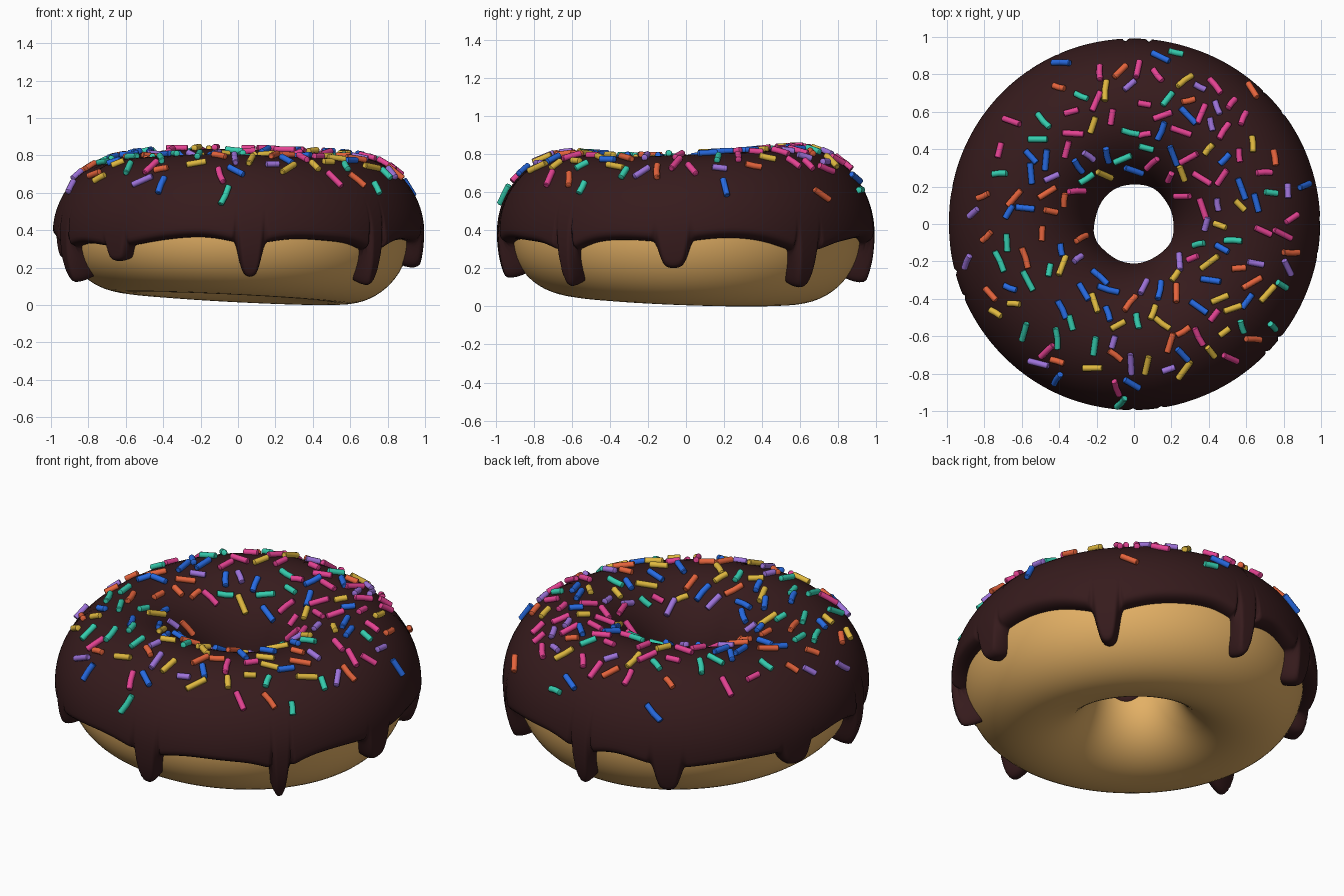
import bpy, bmesh, random
from math import sin, cos, asin, acos, atan2, hypot, pi, radians, sqrt, exp, tau
from mathutils import Vector

if "Cube" in bpy.data.objects:
    bpy.data.objects.remove(bpy.data.objects["Cube"])

RING, WIDE, HIGH = 0.57, 0.35, 0.385
COLUMNS, ROWS = 720, 46
# drips: direction in degrees, lowest height, half width in degrees
DRIPS = [(-86, .17, 4.3), (-41, .13, 3), (-4, .21, 5.3), (41, .12, 4.4), (89, .145, 3.6),
         (119, .18, 5), (163, .25, 6), (-161, .15, 4), (-132, .245, 4.4)]


def material(name, rgb):
    mat = bpy.data.materials.new(name)
    mat.use_nodes = True
    mat.diffuse_color = (*rgb, 1)
    shader = mat.node_tree.nodes["Principled BSDF"]
    shader.inputs["Base Color"].default_value = (*rgb, 1)
    shader.inputs["Roughness"].default_value = 0.6
    return mat


def make_object(name, bm, mat, angle=50):
    bmesh.ops.recalc_face_normals(bm, faces=bm.faces)
    mesh = bpy.data.meshes.new(name)
    bm.to_mesh(mesh)
    bm.free()
    mesh.materials.append(mat)
    obj = bpy.data.objects.new(name, mesh)
    bpy.context.collection.objects.link(obj)
    bpy.ops.object.select_all(action='DESELECT')
    obj.select_set(True)
    bpy.context.view_layer.objects.active = obj
    bpy.ops.object.shade_smooth_by_angle(angle=radians(angle))


def skin(bm, loops, close_last):
    """Join rings of points with quads; optionally join last ring to first."""
    rings = [[bm.verts.new(p) for p in loop] for loop in loops]
    pairs = list(zip(rings, rings[1:]))
    if close_last:
        pairs.append((rings[-1], rings[0]))
    for a, b in pairs:
        n = len(a)
        for i in range(n):
            j = (i + 1) % n
            bm.faces.new((a[i], a[j], b[j], b[i]))
    return rings


def lift(az):
    return 0.035 * (1 - cos(az - radians(35)))


def surface(az, phi, t=0.0, sag=0.0):
    """Point on the ring body: phi 0 faces out, pi/2 faces up; t is offset."""
    s = sin(phi)
    r = RING + (WIDE + t) * cos(phi) + sag
    z = HIGH + (HIGH + t) * s
    if s < 0:
        z -= s * lift(az)
        r += 0.45 * s * s * lift(az) * max(0, cos(phi))
    else:
        z += s * (0.017 * sin(az) - 0.013 * cos(2 * az) - 0.008)
    return Vector((r * cos(az), r * sin(az), z))


def thickness(az, phi):
    return 0.043 + 0.03 * cos(phi) + 0.006 * sin(3 * az + 1) * sin(phi + 0.5)


def outer_edge(az):
    """Lower limit of the icing on the outside, as a profile angle."""
    base = 0.355 + 0.02 * cos(4 * az)
    z = base
    for deg, low, half in DRIPS:
        d = abs((az - radians(deg) + pi) % tau - pi) / radians(half)
        z -= (base - low) * (0.78 * exp(-d ** 6 - 0.2 * d * d)
                             + 0.22 * exp(-(d / 2.6) ** 2))
    return asin(max(-0.95, (z - HIGH) / (HIGH - lift(az))))


def inner_edge(az):
    return pi - 0.05 + 0.1 * sin(3 * az + 0.5) + 0.06 * sin(5 * az)


def icing_point(az, u):
    lo, hi = outer_edge(az), inner_edge(az)
    phi = lo + (hi - lo) * (0.5 - 0.5 * cos(pi * u))
    slope = (outer_edge(az + 0.005) - outer_edge(az - 0.005)) / 0.01 * 0.42
    gap = (phi - lo) * HIGH / sqrt(1 + slope * slope)
    gap = min(gap, (hi - phi) * HIGH)
    cover = sqrt(max(0, 1 - (1 - min(1, gap / 0.045)) ** 2))
    s = min(0, sin(phi)) if phi < pi / 2 else 0
    return surface(az, phi, -0.012 + (thickness(az, phi) + 0.012) * cover,
                   0.1 * s * s * cover)


# dough ring
bm = bmesh.new()
skin(bm, [[surface(tau * i / 128, tau * j / 64) for j in range(64)]
          for i in range(128)], True)
make_object("dough_ring", bm, material("golden dough", (0.77, 0.435, 0.13)))

# chocolate icing with drips
bm = bmesh.new()
skin(bm, [[icing_point(tau * i / COLUMNS, j / ROWS) for i in range(COLUMNS)]
          for j in range(ROWS + 1)], True)
make_object("chocolate_icing", bm, material("dark chocolate", (0.037, 0.011, 0.012)), 80)

# sprinkles: colour, and the main ones placed in hundredths of a unit
SPRINKLES = {
    "pink": ((0.78, 0.055, 0.29),
             [(-18, 80), (2, 82), (-36, 40), (-71, 39), (36, 59), (58, 56),
              (47, 25), (51, -71), (43, -49), (-9, -86), (-46, -67), (83, 3)]),
    "orange": ((0.78, 0.125, 0.045),
               [(-80, 15), (62, 70), (74, 35), (29, 66), (-64, 14),
                (-49, -5), (-76, -37), (-10, -70), (63, -61), (-2, -42)]),
    "yellow": ((0.74, 0.48, 0.05),
               [(-15, 71), (-22, 53), (27, 76), (40, 40), (-15, 25),
                (-38, -22), (-73, -47), (10, -47), (-22, -76), (46, -40)]),
    "teal": ((0.035, 0.6, 0.42),
             [(-28, 68), (-48, 55), (22, 90), (-2, 49), (-68, -10),
              (-58, -57), (-21, -65), (-7, -93), (73, -54), (53, -9)]),
    "blue": ((0.02, 0.145, 0.76),
             [(-38, 84), (14, 88), (29, 58), (89, 20), (-55, 36),
              (-66, -34), (-14, -48), (47, -13), (-40, -81), (41, -30)]),
    "purple": ((0.34, 0.17, 0.7),
               [(-85, 6), (-88, -20), (-44, 25), (-24, 36), (38, 0),
                (81, -23), (-11, -63), (-29, -18), (65, -21), (-50, -73)]),
}
# loose sprinkles: how many, the direction they gather in, and their spread
SCATTER = {"pink": (26, 50, 45), "orange": (15, 120, 110), "yellow": (16, -50, 60),
           "teal": (16, 0, 100), "blue": (22, 10, 80), "purple": (10, -10, 60)}
rng = random.Random(11)
taken = [Vector(spot) / 100 for _, main in SPRINKLES.values() for spot in main]


def free_spot(toward, spread):
    """Random place seen from above, kept clear of earlier sprinkles."""
    while True:
        az, r = radians(rng.gauss(toward, spread)), sqrt(rng.uniform(0.07, 0.72))
        spot = Vector((r * cos(az), r * sin(az)))
        if all((spot - other).length > 0.075 for other in taken):
            taken.append(spot)
            return spot


def icing_top(az, phi):
    return surface(az, phi, thickness(az, phi))


def add_sprinkle(bm, spot):
    az = atan2(spot.y, spot.x)
    phi = acos(max(-1, min(1, (hypot(*spot) - RING) / 0.405)))
    p = icing_top(az, phi)
    along = (icing_top(az + 0.01, phi) - p).normalized()
    across = (icing_top(az, phi + 0.01) - p).normalized()
    normal = across.cross(along).normalized()
    if normal.dot(p - Vector((RING * cos(az), RING * sin(az), HIGH))) < 0:
        normal.negate()
    turn = rng.uniform(0, pi)
    axis = along * cos(turn) + normal.cross(along) * sin(turn)
    side = normal.cross(axis)
    half = rng.uniform(0.034, 0.062)
    bend = rng.choice((0, 0, 0.08, -0.08)) * half
    loops = []
    for k, rad in ((-1, 0.013), (-0.94, 0.017), (0, 0.017), (0.94, 0.017), (1, 0.013)):
        c = p + normal * 0.01 + axis * half * k + side * bend * (1 - k * k)
        loops.append([c + (side * cos(tau * i / 10) + normal * sin(tau * i / 10)) * rad
                      for i in range(10)])
    rings = skin(bm, loops, False)
    bm.faces.new(rings[0])
    bm.faces.new(rings[-1])


for colour, (rgb, main) in SPRINKLES.items():
    bm = bmesh.new()
    for spot in main:
        add_sprinkle(bm, Vector(spot) / 100)
    count, toward, spread = SCATTER[colour]
    for _ in range(count):
        add_sprinkle(bm, free_spot(toward, spread))
    make_object(colour + "_sprinkles", bm, material(colour + " sugar", rgb), 40)
